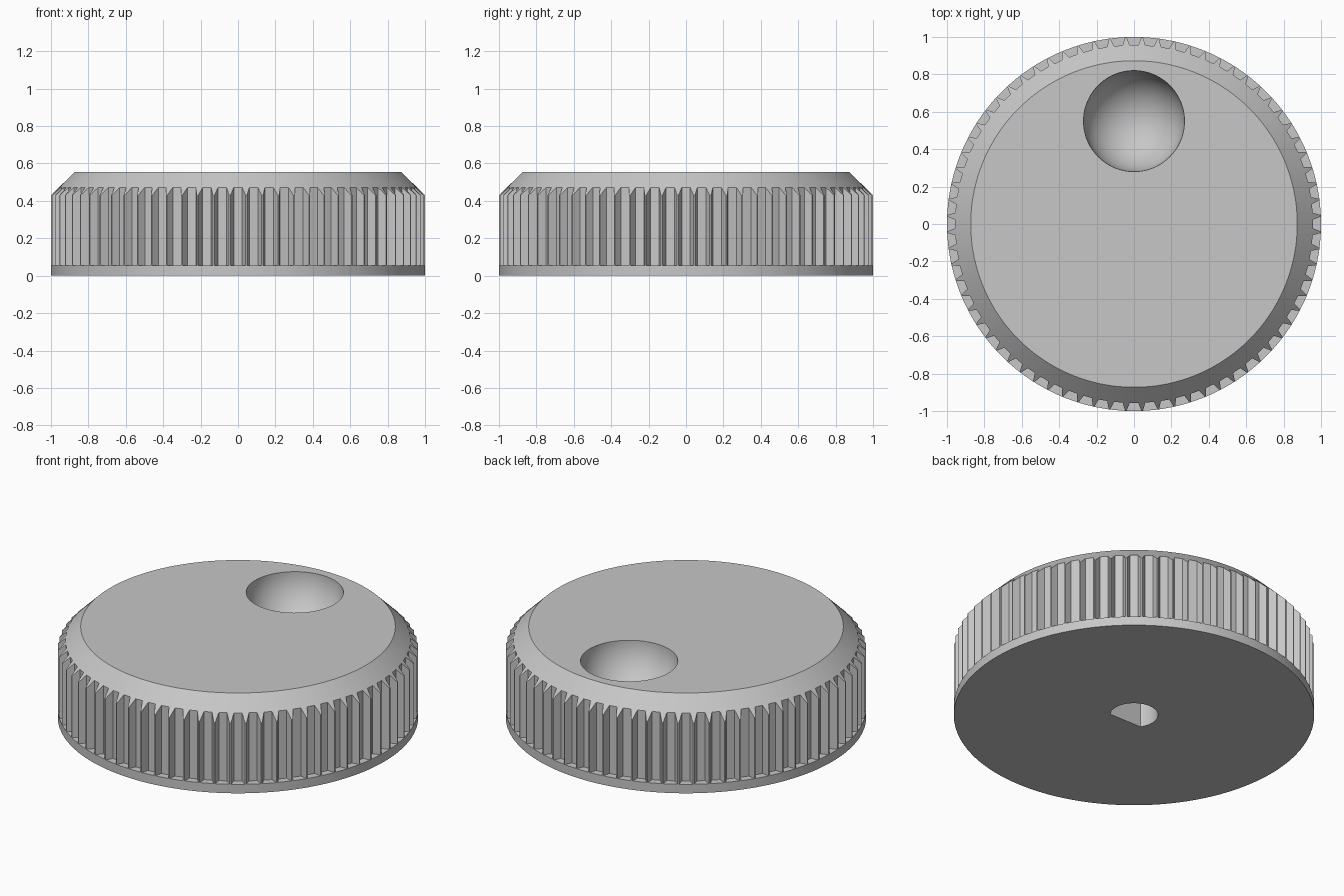
import bpy, bmesh, math

cube = bpy.data.objects.get("Cube")
if cube:
    bpy.data.objects.remove(cube)

TEETH = 72
HEIGHT, BASE_TOP = 0.555, 0.055
RIM_R, FLOOR_R = 0.873, 0.957
SHOULDER_Z = 0.43

grey = bpy.data.materials.new("grey plastic")
grey.use_nodes = True
colour = (0.57, 0.57, 0.57, 1)
grey.diffuse_color = colour
grey.node_tree.nodes["Principled BSDF"].inputs["Base Color"].default_value = colour


def make_object(name, bm):
    bmesh.ops.recalc_face_normals(bm, faces=bm.faces)
    mesh = bpy.data.meshes.new(name)
    bm.to_mesh(mesh)
    bm.free()
    mesh.materials.append(grey)
    obj = bpy.data.objects.new(name, mesh)
    bpy.context.collection.objects.link(obj)
    return obj


def cone_z(r):
    """Height of the sloped shoulder at radius r."""
    return SHOULDER_Z + (HEIGHT - SHOULDER_Z) * (1 - r) / (1 - RIM_R)


# Tooth outline: each groove is a trapezoid, leaving narrow tooth tips
groove = [(-0.04, 1), (-0.0237, FLOOR_R), (0.0237, FLOOR_R), (0.04, 1)]
outline = [(math.tau * i / TEETH - math.pi / 2 + a, r)
           for i in range(TEETH) for a, r in groove]

# Knob body: stacked loops from the underside to the top rim
bm = bmesh.new()


def loop(place):
    verts = []
    for a, r in outline:
        radius, z = place(r)
        verts.append(bm.verts.new((radius * math.cos(a), radius * math.sin(a), z)))
    return verts


loops = [loop(p) for p in (
    lambda r: (1, 0),
    lambda r: (1, BASE_TOP),
    lambda r: (r, BASE_TOP),
    lambda r: (r, cone_z(r)),
    lambda r: (RIM_R, HEIGHT))]
count = len(outline)
for low, high in zip(loops, loops[1:]):
    for i in range(count):
        j = (i + 1) % count
        bm.faces.new((low[i], low[j], high[j], high[i]))
bm.faces.new(loops[0][::-1])
bm.faces.new(loops[-1])
bmesh.ops.remove_doubles(bm, verts=bm.verts, dist=0.0001)
knob = make_object("knob_body", bm)

# Finger dimple cutter
bm = bmesh.new()
bmesh.ops.create_uvsphere(bm, u_segments=96, v_segments=49, radius=0.27)
bmesh.ops.translate(bm, verts=bm.verts, vec=(0, 0.55, HEIGHT))
dimple = make_object("dimple_cutter", bm)

# D-shaped shaft hole cutter
HOLE_R, FLAT_Y, HOLE_DEPTH = 0.133, -0.076, 0.42
start = math.asin(FLAT_Y / HOLE_R)
sweep = math.pi - 2 * start
bm = bmesh.new()
profile = [bm.verts.new((HOLE_R * math.cos(start + sweep * i / 48),
                         HOLE_R * math.sin(start + sweep * i / 48), -0.1))
           for i in range(49)]
face = bm.faces.new(profile)
top = bmesh.ops.extrude_face_region(bm, geom=[face])
bmesh.ops.translate(bm, vec=(0, 0, HOLE_DEPTH + 0.1),
                    verts=[v for v in top["geom"] if isinstance(v, bmesh.types.BMVert)])
shaft = make_object("shaft_hole_cutter", bm)

# Cut both recesses, then discard the cutters
bpy.context.view_layer.objects.active = knob
for cutter in (dimple, shaft):
    cutter.hide_render = True
    mod = knob.modifiers.new("cut", "BOOLEAN")
    mod.operation = "DIFFERENCE"
    mod.solver = "EXACT"
    mod.object = cutter
    bpy.ops.object.modifier_apply(modifier=mod.name)
    bpy.data.objects.remove(cutter)

# Smooth round surfaces, crisp edges
bpy.ops.object.select_all(action="DESELECT")
knob.select_set(True)
bpy.ops.object.shade_smooth_by_angle(angle=math.radians(30))
